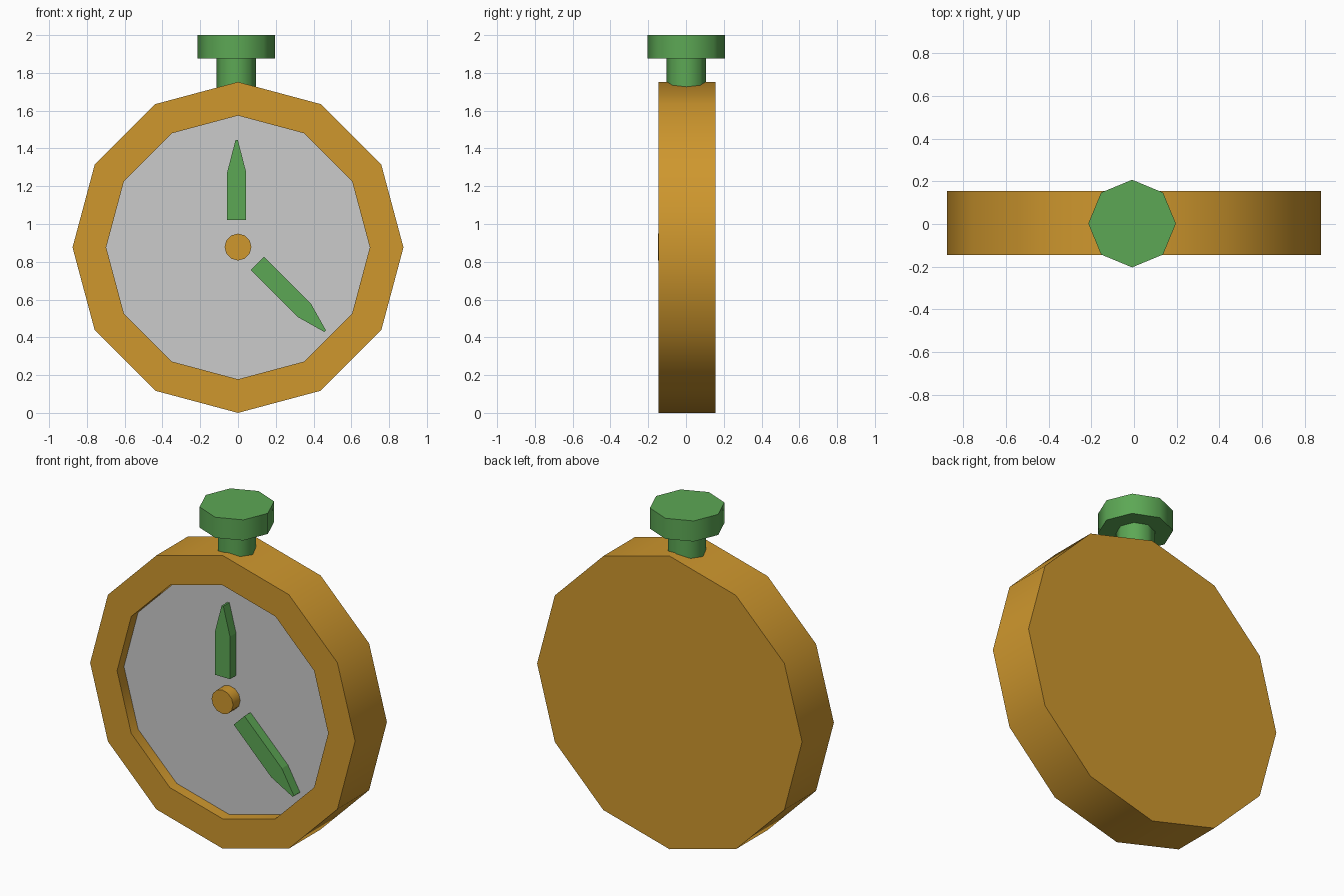
import bpy, bmesh, math
from mathutils import Vector

if "Cube" in bpy.data.objects:
    bpy.data.objects.remove(bpy.data.objects["Cube"])


def material(name, rgb):
    m = bpy.data.materials.new(name)
    m.diffuse_color = (*rgb, 1)
    m.use_nodes = True
    m.node_tree.nodes["Principled BSDF"].inputs["Base Color"].default_value = m.diffuse_color
    return m


GOLD = material("gold", (0.62, 0.31, 0.027))
GREEN = material("green", (0.108, 0.39, 0.09))
GREY = material("light_grey", (0.60, 0.60, 0.60))

CZ = 0.876                     # height of the case centre
FRONT, BACK, DIAL = -0.145, 0.155, -0.08


def ring(n, r):
    # regular polygon with one corner on the axis
    return [(r * math.cos(2 * math.pi * i / n), r * math.sin(2 * math.pi * i / n)) for i in range(n)]


def finish(name, bm, mats, smooth=None):
    bmesh.ops.recalc_face_normals(bm, faces=bm.faces)
    me = bpy.data.meshes.new(name)
    bm.to_mesh(me)
    bm.free()
    for m in mats:
        me.materials.append(m)
    ob = bpy.data.objects.new(name, me)
    bpy.context.collection.objects.link(ob)
    if smooth:
        bpy.ops.object.select_all(action='DESELECT')
        ob.select_set(True)
        bpy.context.view_layer.objects.active = ob
        bpy.ops.object.shade_smooth_by_angle(angle=math.radians(smooth))
    return ob


def prism(name, outline, start, depth, mat, smooth=None):
    # extrude a flat 3D outline along a depth vector
    bm = bmesh.new()
    face = bm.faces.new([bm.verts.new(Vector(p) + Vector(start)) for p in outline])
    ext = bmesh.ops.extrude_face_region(bm, geom=[face], use_keep_orig=True)
    moved = [v for v in ext["geom"] if isinstance(v, bmesh.types.BMVert)]
    bmesh.ops.translate(bm, verts=moved, vec=depth)
    return finish(name, bm, [mat], smooth)


# case: twelve-sided body with a recessed dial
bm = bmesh.new()
N = 12
loops = [[bm.verts.new((x, y, z + CZ)) for x, z in ring(N, r)]
         for r, y in ((0.876, BACK), (0.876, FRONT), (0.698, FRONT), (0.698, DIAL))]
for a, b in zip(loops, loops[1:]):
    for i in range(N):
        j = (i + 1) % N
        bm.faces.new((a[i], a[j], b[j], b[i]))
bm.faces.new(loops[0])
bm.faces.new(loops[-1]).material_index = 1
finish("case", bm, [GOLD, GREY], 50)

# centre pin
prism("centre_pin", [(x, 0, z) for x, z in ring(12, 0.071)], (0, DIAL, CZ + 0.002),
      (0, -0.068, 0), GOLD, 50)

# hands: straight shaft with a tapered, slightly blunt tip
HAND = [(-0.05, 0), (0.05, 0), (0.05, 0.254), (0.006, 0.424), (-0.006, 0.424), (-0.05, 0.254)]


def hand(name, base, angle, shoulder, length):
    c, s = math.cos(angle), math.sin(angle)
    pts = []
    for u, v in HAND:
        v = 0 if v == 0 else (shoulder if v < 0.3 else length)
        pts.append((base[0] + u * c + v * s, 0, base[1] - u * s + v * c))
    prism(name, pts, (0, DIAL, 0), (0, -0.057, 0), GREEN)


hand("upright_hand", (-0.007, 1.021), 0, 0.254, 0.424)
hand("slanted_hand", (0.103, 0.791), math.radians(135), 0.35, 0.507)

# winding stem and crown
for name, r, z0, z1 in (("stem", 0.105, 1.70, 1.88), ("crown", 0.205, 1.877, 2.0)):
    prism(name, [(x, y, 0) for x, y in ring(8, r)], (-0.009, 0.002, z0),
          (0, 0, z1 - z0), GREEN, 50)
